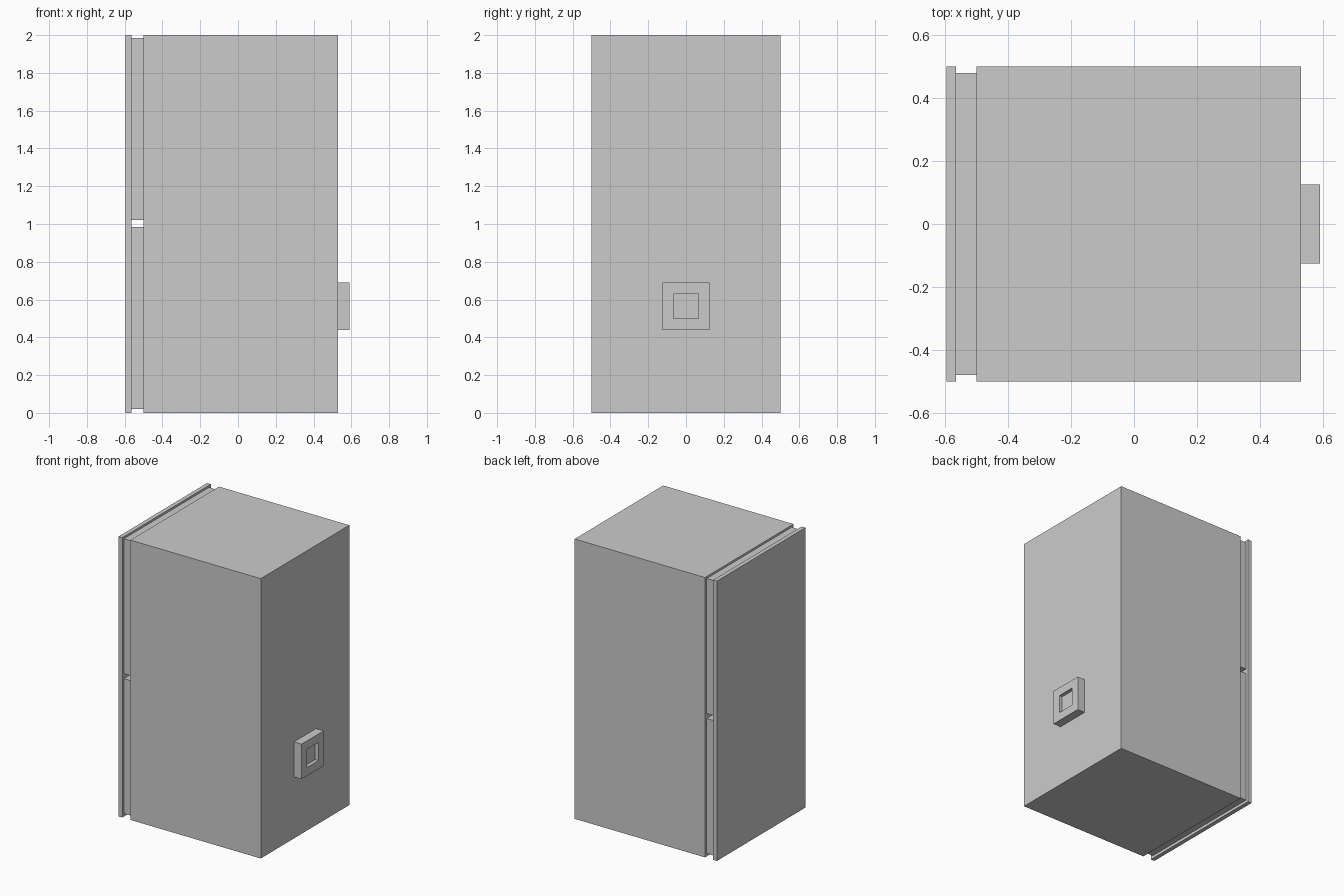
import bpy
import bmesh

if "Cube" in bpy.data.objects:
    bpy.data.objects.remove(bpy.data.objects["Cube"])


def box(name, lo, hi):
    """Axis-aligned box from its two opposite corners."""
    bm = bmesh.new()
    bmesh.ops.create_cube(bm, size=1)
    for v in bm.verts:
        v.co = [(a + b) / 2 + c * (b - a) for a, b, c in zip(lo, hi, v.co)]
    mesh = bpy.data.meshes.new(name)
    bm.to_mesh(mesh)
    bm.free()
    obj = bpy.data.objects.new(name, mesh)
    bpy.context.collection.objects.link(obj)
    return obj


# Main cabinet
box("cabinet_body", (-0.5, -0.5, 0), (0.53, 0.5, 2))

# Thin outer panel, held off the cabinet by two spacer blocks
box("outer_panel", (-0.595, -0.5, 0), (-0.565, 0.5, 2))
for name, z0, z1 in (("lower_spacer", 0.02, 0.985), ("upper_spacer", 1.02, 1.985)):
    box(name, (-0.565, -0.48, z0), (-0.5, 0.48, z1))

# Square fitting with a recessed centre
fitting = box("square_fitting", (0.53, -0.125, 0.44), (0.59, 0.125, 0.69))
bm = bmesh.new()
bm.from_mesh(fitting.data)
bm.normal_update()
front = max(bm.faces, key=lambda f: f.normal.x)
bmesh.ops.inset_region(bm, faces=[front], thickness=0.06, use_even_offset=True)
ext = bmesh.ops.extrude_discrete_faces(bm, faces=[front])
for v in ext["faces"][0].verts:
    v.co.x -= 0.025
bmesh.ops.recalc_face_normals(bm, faces=bm.faces)
bm.to_mesh(fitting.data)
bm.free()
